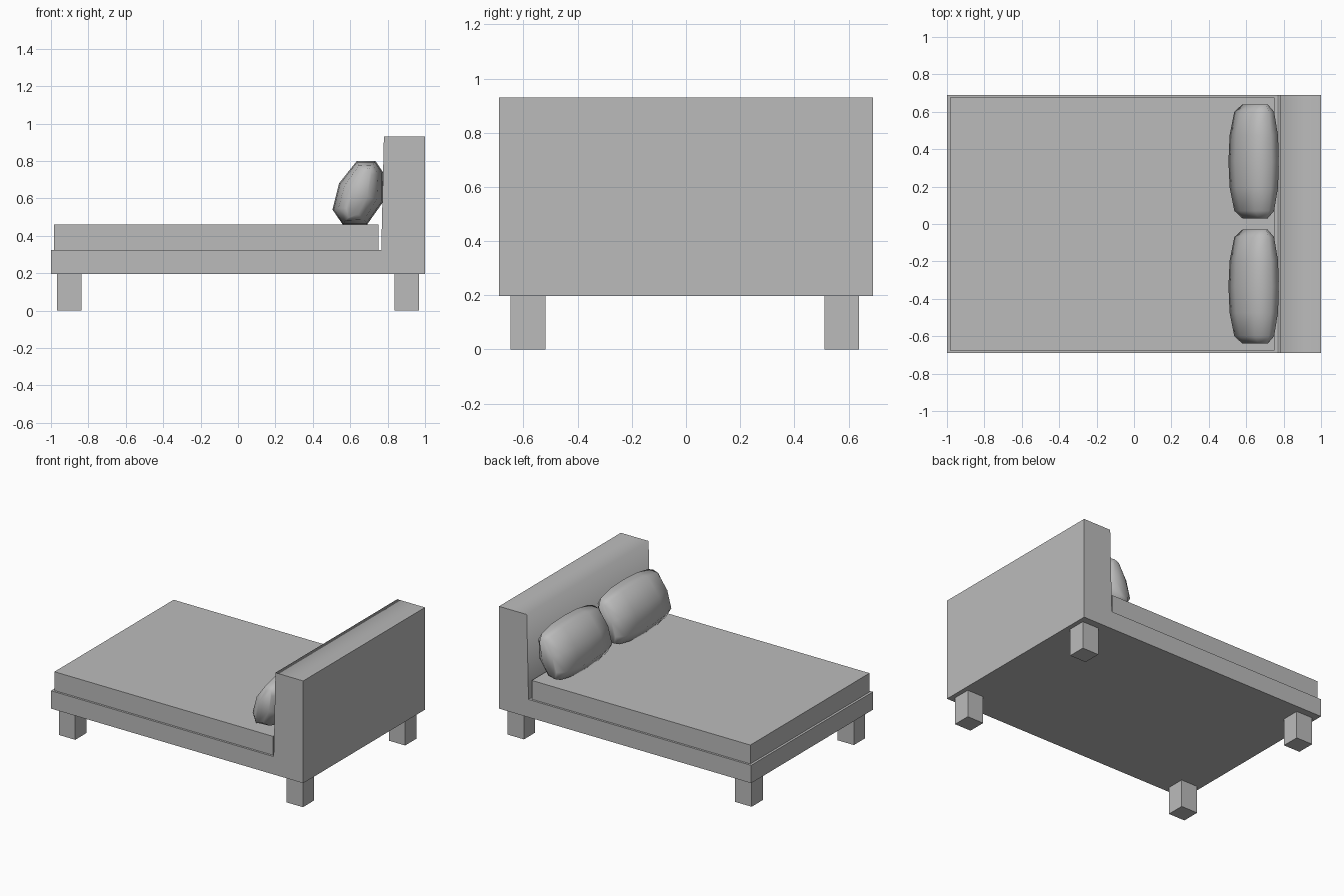
import bpy
import bmesh
from mathutils import Vector

cube = bpy.data.objects.get("Cube")
if cube:
    bpy.data.objects.remove(cube, do_unlink=True)

GREY = (0.5, 0.5, 0.5, 1.0)
mat = bpy.data.materials.new("plain_grey")
mat.use_nodes = True
mat.diffuse_color = GREY
mat.node_tree.nodes["Principled BSDF"].inputs["Base Color"].default_value = GREY


def finish(name, bm):
    bmesh.ops.recalc_face_normals(bm, faces=bm.faces[:])
    mesh = bpy.data.meshes.new(name)
    bm.to_mesh(mesh)
    bm.free()
    mesh.materials.append(mat)
    obj = bpy.data.objects.new(name, mesh)
    bpy.context.collection.objects.link(obj)
    return obj


def loft(name, rings):
    """Skin closed rings of points and cap both ends."""
    bm = bmesh.new()
    loops = [[bm.verts.new(p) for p in ring] for ring in rings]
    n = len(loops[0])
    for a, b in zip(loops, loops[1:]):
        for i in range(n):
            j = (i + 1) % n
            bm.faces.new((a[i], a[j], b[j], b[i]))
    bm.faces.new(loops[0])
    bm.faces.new(loops[-1])
    return finish(name, bm)


def box(name, x0, x1, y0, y1, z0, z1):
    ring = [(x0, z0), (x1, z0), (x1, z1), (x0, z1)]
    return loft(name, [[(x, y, z) for x, z in ring] for y in (y0, y1)])


# Bed frame: base and headboard as one L-shaped profile
profile = [(-1, 0.197), (1, 0.197), (1, 0.93), (0.78, 0.93), (0.766, 0.325), (-1, 0.325)]
frame = loft("bed_frame", [[(x, y, z) for x, z in profile] for y in (-0.69, 0.69)])

# Headboard front and top blend softly into each other; all other edges stay sharp
mesh = frame.data
for p in mesh.polygons:
    p.use_smooth = p.center.z > 0.6 and abs(p.normal.y) < 0.5 and p.normal.x < 0.5
for e in mesh.edges:
    a, b = (mesh.vertices[i].co for i in e.vertices)
    soft = min(a.z, b.z) > 0.9 and max(a.x, b.x) < 0.9
    e.use_edge_sharp = not soft

# Mattress
box("mattress", -0.983, 0.75, -0.675, 0.675, 0.325, 0.46)

# Legs
for end, x in (("foot", -0.903), ("head", 0.903)):
    for side, y in (("right", -0.583), ("left", 0.575)):
        box(f"{end}_{side}_leg", x - 0.065, x + 0.065, y - 0.064, y + 0.064, 0, 0.197)

# Pillows: leaning eight-sided section, thinning towards both ends
section = [(0.505, 0.54), (0.54, 0.68), (0.635, 0.80), (0.735, 0.80),
           (0.775, 0.74), (0.775, 0.58), (0.69, 0.46), (0.56, 0.46)]
centre = Vector((0.65, 0.632))
up = Vector((0.35, 0.94)).normalized()
across = Vector((up.y, -up.x))
stations = [(0, 1, 1), (0.14, 0.97, 0.95), (0.265, 0.87, 0.74), (0.305, 0.76, 0.35)]
stations = [(-d, h, t) for d, h, t in reversed(stations[1:])] + stations


def pillow_ring(y, height, thick):
    ring = []
    for pt in section:
        d = Vector(pt) - centre
        q = centre + up * d.dot(up) * height + across * d.dot(across) * thick
        ring.append((q.x, y, q.y))
    return ring


for side, y in (("right", -0.335), ("left", 0.335)):
    pillow = loft(f"{side}_pillow", [pillow_ring(y + d, h, t) for d, h, t in stations])
    for p in pillow.data.polygons:
        p.use_smooth = True
